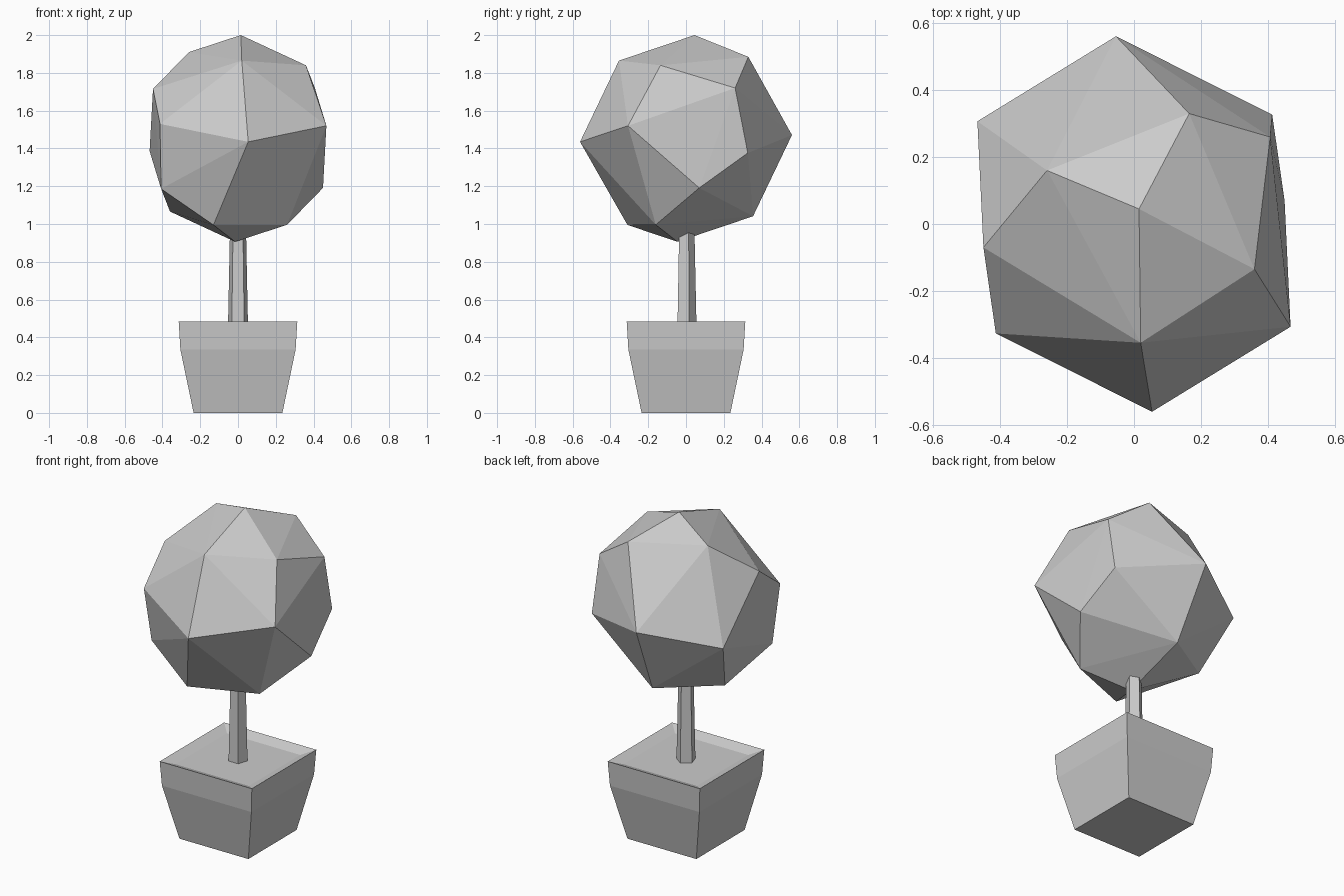
import bpy, bmesh
from math import sin, cos, pi, sqrt

if "Cube" in bpy.data.objects:
    bpy.data.objects.remove(bpy.data.objects["Cube"])


def finish(name, bm):
    bmesh.ops.recalc_face_normals(bm, faces=bm.faces[:])
    me = bpy.data.meshes.new(name)
    bm.to_mesh(me)
    bm.free()
    ob = bpy.data.objects.new(name, me)
    bpy.context.collection.objects.link(ob)
    return ob


def loft(name, sides, start, rings):
    """Closed faceted solid through (radius, z) rings."""
    bm = bmesh.new()
    loops = [[bm.verts.new((r * cos(start + 2 * pi * i / sides),
                            r * sin(start + 2 * pi * i / sides), z))
              for i in range(sides)] for r, z in rings]
    for a, b in zip(loops, loops[1:]):
        for i in range(sides):
            j = (i + 1) % sides
            bm.faces.new((a[i], a[j], b[j], b[i]))
    bm.faces.new(loops[0][::-1])
    bm.faces.new(loops[-1])
    return finish(name, bm)


# square flared pot with slightly sunken soil
pot = [(0.235, 0), (0.305, 0.335), (0.314, 0.485), (0.25, 0.46)]
loft("pot", 4, pi / 4, [(h * sqrt(2), z) for h, z in pot])

# five-sided tapering trunk
loft("trunk", 5, pi / 2, [(0.056, 0.44), (0.045, 0.955)])

# faceted foliage ball: half the points, the rest mirrored through the centre
centre_z = 1.453
half = [(0.015, 0.045, 2.0), (-0.26, 0.16, 1.91), (0.165, 0.33, 1.885),
        (0.36, -0.135, 1.84), (0.02, -0.355, 1.865), (-0.45, -0.07, 1.715),
        (0.407, 0.26, 1.72), (0.468, -0.307, 1.52), (0.054, -0.561, 1.435),
        (-0.413, -0.327, 1.53)]
bm = bmesh.new()
for i, (x, y, z) in enumerate(half):
    bm.verts.new((x, y, z))
    if i == 2:
        bm.verts.new((-0.13, -0.31, 0.995))
    else:
        bm.verts.new((-x, -y, 2 * centre_z - z))
bmesh.ops.convex_hull(bm, input=bm.verts[:])
finish("foliage", bm)
